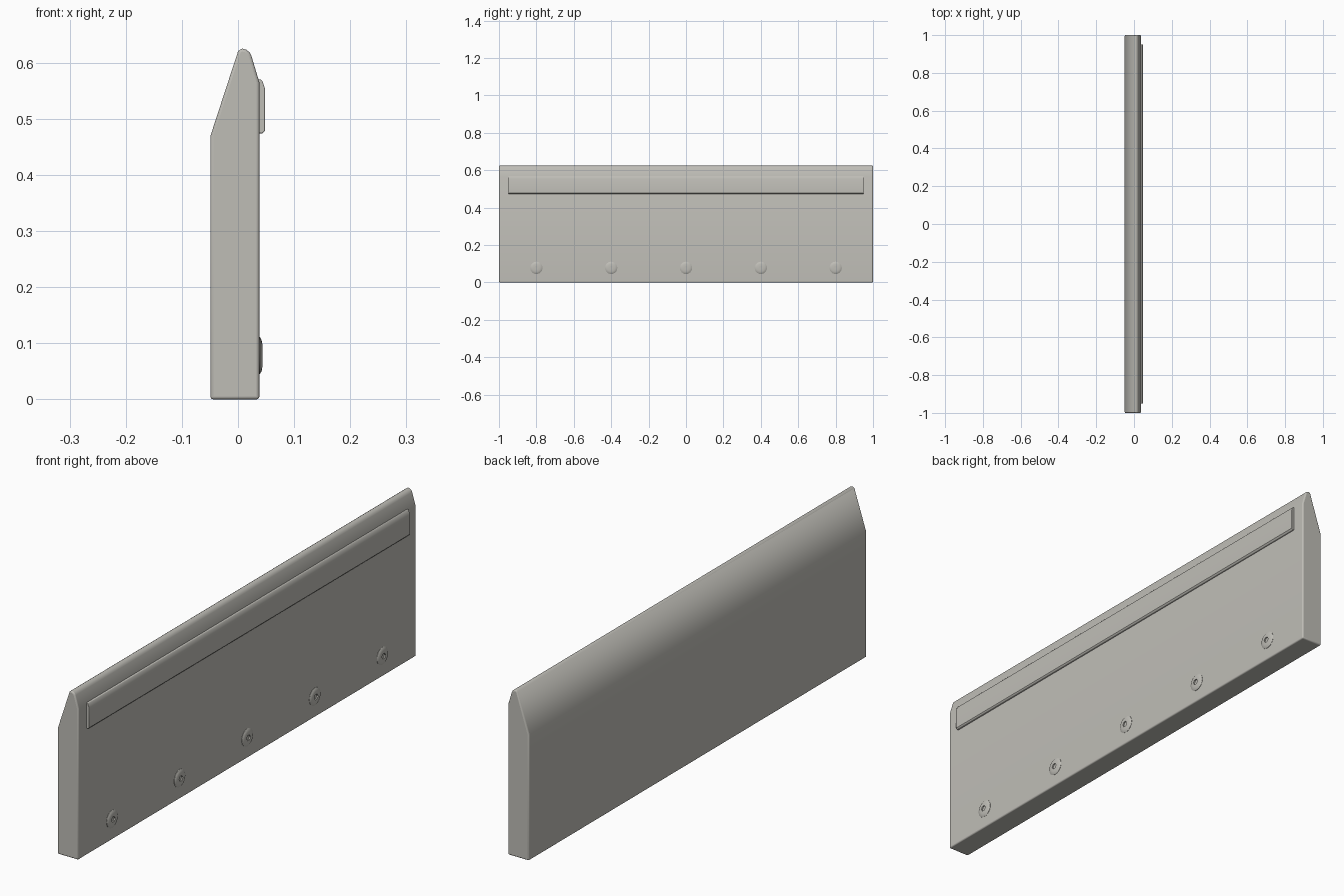
import bpy, bmesh, math

cube = bpy.data.objects.get("Cube")
if cube:
    bpy.data.objects.remove(cube, do_unlink=True)

# One warm grey for the whole panel
grey = bpy.data.materials.new("warm_grey")
colour = (0.52, 0.51, 0.47, 1)
grey.diffuse_color = colour
grey.use_nodes = True
bsdf = grey.node_tree.nodes["Principled BSDF"]
bsdf.inputs["Base Color"].default_value = colour
bsdf.inputs["Roughness"].default_value = 0.6


def finish(name, bm, bevel=0, angle=35):
    bmesh.ops.recalc_face_normals(bm, faces=bm.faces)
    mesh = bpy.data.meshes.new(name)
    bm.to_mesh(mesh)
    bm.free()
    mesh.materials.append(grey)
    obj = bpy.data.objects.new(name, mesh)
    bpy.context.collection.objects.link(obj)
    if bevel:
        mod = obj.modifiers.new("soft_edges", "BEVEL")
        mod.width = bevel
        mod.segments = 3
        mod.limit_method = "ANGLE"
        mod.angle_limit = math.radians(40)
    bpy.ops.object.select_all(action="DESELECT")
    obj.select_set(True)
    bpy.context.view_layer.objects.active = obj
    bpy.ops.object.shade_smooth_by_angle(angle=math.radians(angle))
    return obj


def extrude_profile(name, points, half_length, bevel):
    bm = bmesh.new()
    face = bm.faces.new([bm.verts.new((x, -half_length, z)) for x, z in points])
    result = bmesh.ops.extrude_face_region(bm, geom=[face])
    verts = [v for v in result["geom"] if isinstance(v, bmesh.types.BMVert)]
    bmesh.ops.translate(bm, vec=(0, 2 * half_length, 0), verts=verts)
    return finish(name, bm, bevel)


# Main board with a tapered, rounded top edge
board = [(-0.049, 0), (0.038, 0), (0.038, 0.565), (0.024, 0.612), (0.021, 0.618),
         (0.015, 0.623), (0.008, 0.625), (0.003, 0.624), (0, 0.62), (-0.049, 0.47)]
extrude_profile("board", board, 1, 0.009)

# Raised strip along the upper face
strip = [(0.03, 0.474), (0.044, 0.474), (0.048, 0.479), (0.048, 0.554),
         (0.044, 0.566), (0.041, 0.57), (0.03, 0.57)]
extrude_profile("raised_strip", strip, 0.95, 0.002)


# Low domed bolt with a six-sided socket, built as rings along x
def bolt(name, y, z):
    rings = [(0.033, 0.034), (0.033, 0.039), (0.028, 0.042), (0.02, 0.0435),
             (0.011, 0.044), (0.011, 0.039)]
    sides = 24
    bm = bmesh.new()
    loops = []
    for i, (radius, x) in enumerate(rings):
        loop = []
        for k in range(sides):
            a = math.tau * k / sides
            r = radius
            if i >= 4:
                r *= math.cos(math.pi / 6) / math.cos(a % (math.pi / 3) - math.pi / 6)
            loop.append(bm.verts.new((x, y + r * math.cos(a), z + r * math.sin(a))))
        loops.append(loop)
    for a, b in zip(loops, loops[1:]):
        for k in range(sides):
            n = (k + 1) % sides
            bm.faces.new((a[k], a[n], b[n], b[k]))
    bm.faces.new(loops[0])
    bm.faces.new(loops[-1])
    finish(name, bm)


for i in range(5):
    bolt(f"bolt_{i + 1}", -0.8 + 0.4 * i, 0.078)
